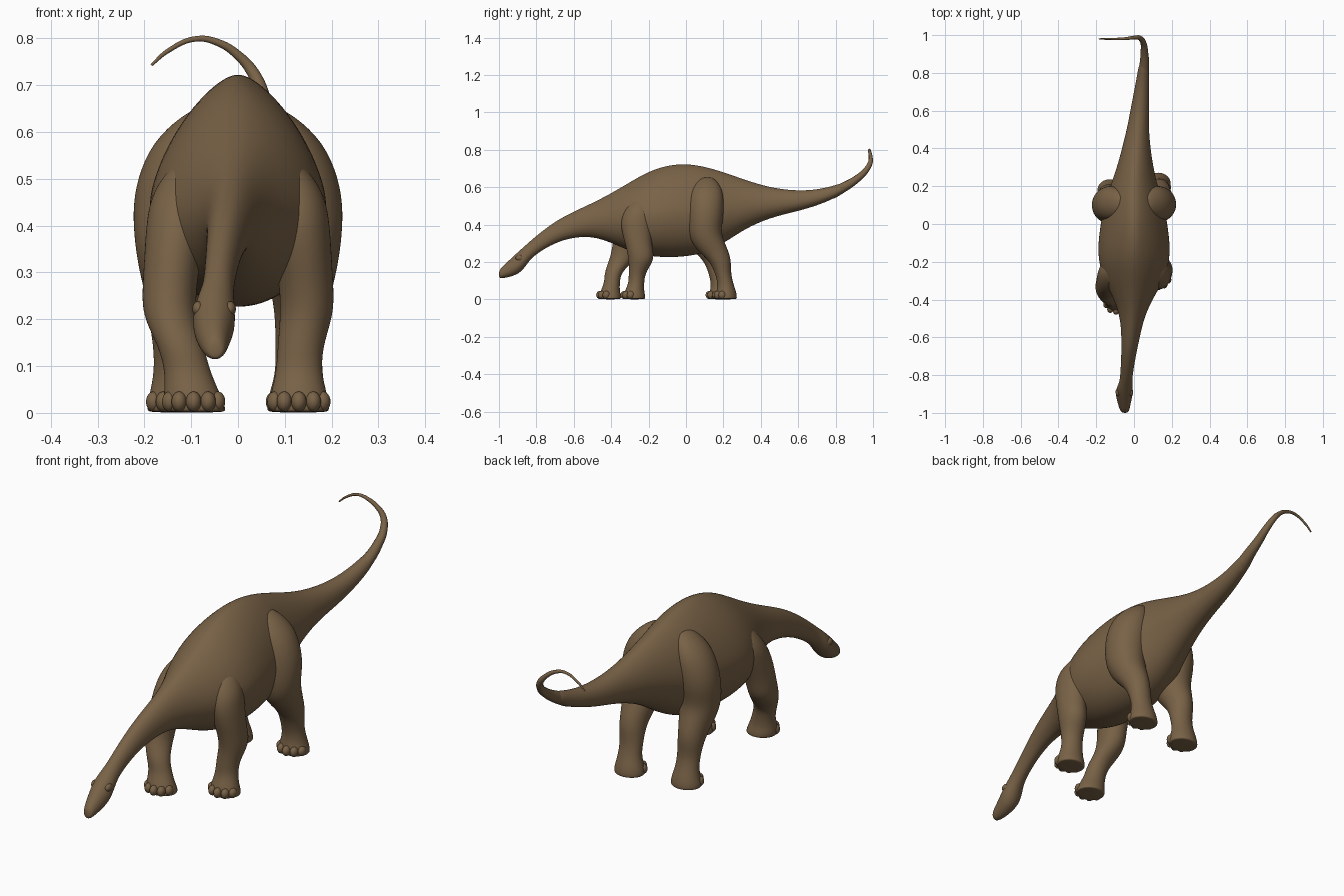
import bpy, bmesh, math
from mathutils import Matrix, Vector

cube = bpy.data.objects.get("Cube")
if cube:
    bpy.data.objects.remove(cube, do_unlink=True)

# one brown hide for the whole animal
hide = bpy.data.materials.new("brown_hide")
hide.use_nodes = True
BROWN = (0.19, 0.122, 0.062, 1)
hide.diffuse_color = BROWN
bsdf = hide.node_tree.nodes["Principled BSDF"]
bsdf.inputs["Base Color"].default_value = BROWN
bsdf.inputs["Roughness"].default_value = 0.8

SIDES = 24
GROW = 1.012          # offsets the slight shrinkage of subdivision


def add_object(name, data):
    obj = bpy.data.objects.new(name, data)
    bpy.context.collection.objects.link(obj)
    data.materials.append(hide)
    return obj


def finish(name, bm, levels=2):
    bmesh.ops.recalc_face_normals(bm, faces=bm.faces)
    for face in bm.faces:
        face.smooth = True
    mesh = bpy.data.meshes.new(name)
    bm.to_mesh(mesh)
    bm.free()
    obj = add_object(name, mesh)
    sub = obj.modifiers.new("rounding", 'SUBSURF')
    sub.levels = sub.render_levels = levels
    return obj


def loft(bm, rings):
    """Skin a list of closed rings and cap both ends."""
    loops = [[bm.verts.new(p) for p in ring] for ring in rings]
    for a, b in zip(loops, loops[1:]):
        for i in range(SIDES):
            j = (i + 1) % SIDES
            bm.faces.new((a[i], a[j], b[j], b[i]))
    bm.faces.new(loops[0])
    bm.faces.new(loops[-1][::-1])


def ball(bm, centre, radii):
    matrix = Matrix.Translation(centre) @ Matrix.Diagonal((*radii, 1))
    bmesh.ops.create_uvsphere(bm, u_segments=10, v_segments=7, radius=1.06, matrix=matrix)


ANGLES = [2 * math.pi * i / SIDES for i in range(SIDES)]


def body_ring(y, x, top, bottom, width, peak):
    """Upright section, rounded below and ridged along the back."""
    mid = bottom + 0.45 * (top - bottom)
    ring = []
    for t in ANGLES:
        c, s = math.cos(t), math.sin(t)
        power = peak if s > 0 else 1
        px = math.copysign(abs(c) ** power, c) * width * GROW
        pz = s ** power * (top - mid) if s > 0 else s * (mid - bottom)
        ring.append(Vector((x + px, y, mid + pz * GROW)))
    return ring


# head, neck, trunk and tail: y, x, top, bottom, half width, back ridge
BODY = [
    (-1.00, -.048, .150, .118, .012, 1), (-.99, -.049, .168, .113, .024, 1),
    (-.95, -.052, .205, .118, .034, 1), (-.90, -.052, .252, .135, .046, 1),
    (-.87, -.050, .278, .160, .043, 1), (-.84, -.044, .305, .205, .034, 1),
    (-.80, -.040, .340, .245, .032, 1), (-.70, -.029, .418, .305, .038, 1),
    (-.60, -.018, .470, .333, .048, 1), (-.50, -.010, .515, .338, .062, 1.05),
    (-.40, -.004, .567, .305, .100, 1.1), (-.30, 0, .627, .258, .158, 1.2),
    (-.20, 0, .685, .232, .188, 1.25), (-.10, 0, .718, .225, .190, 1.3),
    (0, 0, .727, .230, .176, 1.3), (.10, 0, .711, .248, .160, 1.25),
    (.20, 0, .681, .300, .125, 1.2), (.30, .006, .645, .368, .096, 1.15),
    (.40, .012, .612, .418, .075, 1.1), (.50, .020, .590, .450, .058, 1),
    (.60, .030, .581, .473, .049, 1), (.70, .040, .586, .502, .040, 1),
    (.80, .050, .610, .543, .031, 1), (.86, .054, .632, .582, .026, 1),
]
bm = bmesh.new()
loft(bm, [body_ring(*row) for row in BODY])
finish("body", bm)

# whip end of the tail, curling up and over
WHIP = [
    ((.048, .78, .568), .031), ((.055, .85, .604), .025), ((.055, .91, .642), .020),
    ((.050, .957, .684), .016), ((.030, .985, .730), .013), ((0, .987, .764), .010),
    ((-.04, .982, .790), .008), ((-.09, .98, .799), .006), ((-.15, .98, .773), .005),
    ((-.185, .98, .743), .003),
]
curve = bpy.data.curves.new("tail_whip", 'CURVE')
curve.dimensions = '3D'
curve.bevel_depth = 1
curve.bevel_resolution = 4
curve.use_fill_caps = True
spline = curve.splines.new('BEZIER')
spline.bezier_points.add(len(WHIP) - 1)
for point, (place, radius) in zip(spline.bezier_points, WHIP):
    point.co = place
    point.radius = radius
    point.handle_left_type = point.handle_right_type = 'AUTO'
add_object("tail_whip", curve)


# legs: z, x, y, half width, half depth from the hip or shoulder down
HIND = [
    (.655, .06, .11, .020, .025), (.635, .075, .11, .045, .055),
    (.58, .11, .11, .072, .088), (.50, .125, .107, .091, .095),
    (.43, .135, .105, .090, .093), (.36, .135, .10, .085, .086),
    (.30, .135, .12, .075, .088), (.25, .135, .152, .062, .078),
    (.20, .135, .185, .055, .056), (.14, .13, .198, .050, .042),
    (.09, .13, .21, .049, .041), (.05, .128, .215, .058, .050),
]
FORE = [
    (.54, .10, -.24, .025, .030), (.51, .112, -.25, .045, .055),
    (.46, .125, -.26, .062, .078), (.40, .13, -.265, .066, .085),
    (.33, .14, -.26, .060, .075), (.28, .145, -.25, .058, .070),
    (.23, .148, -.24, .057, .069), (.19, .143, -.245, .054, .060),
    (.14, .133, -.262, .048, .044), (.09, .13, -.265, .048, .041),
    (.05, .13, -.275, .057, .050),
]


def build_leg(name, rows, side, swing_x=0, swing_y=0):
    """Loft a leg, swing its lower part, then add the foot and toes."""
    _, foot_x, foot_y, rx, ry = rows[-1]
    sole = [(z, foot_x, foot_y, rx * k, ry * k)
            for z, k in ((.025, 1.12), (.006, 1.14), (.002, 1.05), (.001, .5))]

    def place(x, y, z):
        low = min(1, max(0, (.45 - z) / .3))
        ankle = max(0, (.2 - z) / .2)
        return Vector((side * (x + swing_x * ankle), y + swing_y * low, z))

    rings = []
    for z, x, y, wide, deep in rows + sole:
        rings.append([place(x + wide * GROW * math.cos(t), y + deep * GROW * math.sin(t), z)
                      for t in ANGLES])
    bm = bmesh.new()
    loft(bm, rings)
    for degrees in (-68, -34, 0, 34, 68):
        a = math.radians(degrees)
        centre = place(foot_x + rx * .97 * math.sin(a), foot_y - ry * 1.1 * math.cos(a), .024)
        ball(bm, centre, (.017, .021, .021))
    finish(name, bm)


build_leg("left_hind_leg", HIND, 1)
build_leg("right_hind_leg", HIND, -1, swing_y=-.035)
build_leg("left_fore_leg", FORE, 1)
build_leg("right_fore_leg", FORE, -1, swing_x=-.04, swing_y=-.13)

# brow bumps on both sides of the head
for label, side in (("left", 1), ("right", -1)):
    bm = bmesh.new()
    ball(bm, (-.051 + side * .034, -.89, .222), (.013, .022, .016))
    finish(label + "_brow", bm, 1)
